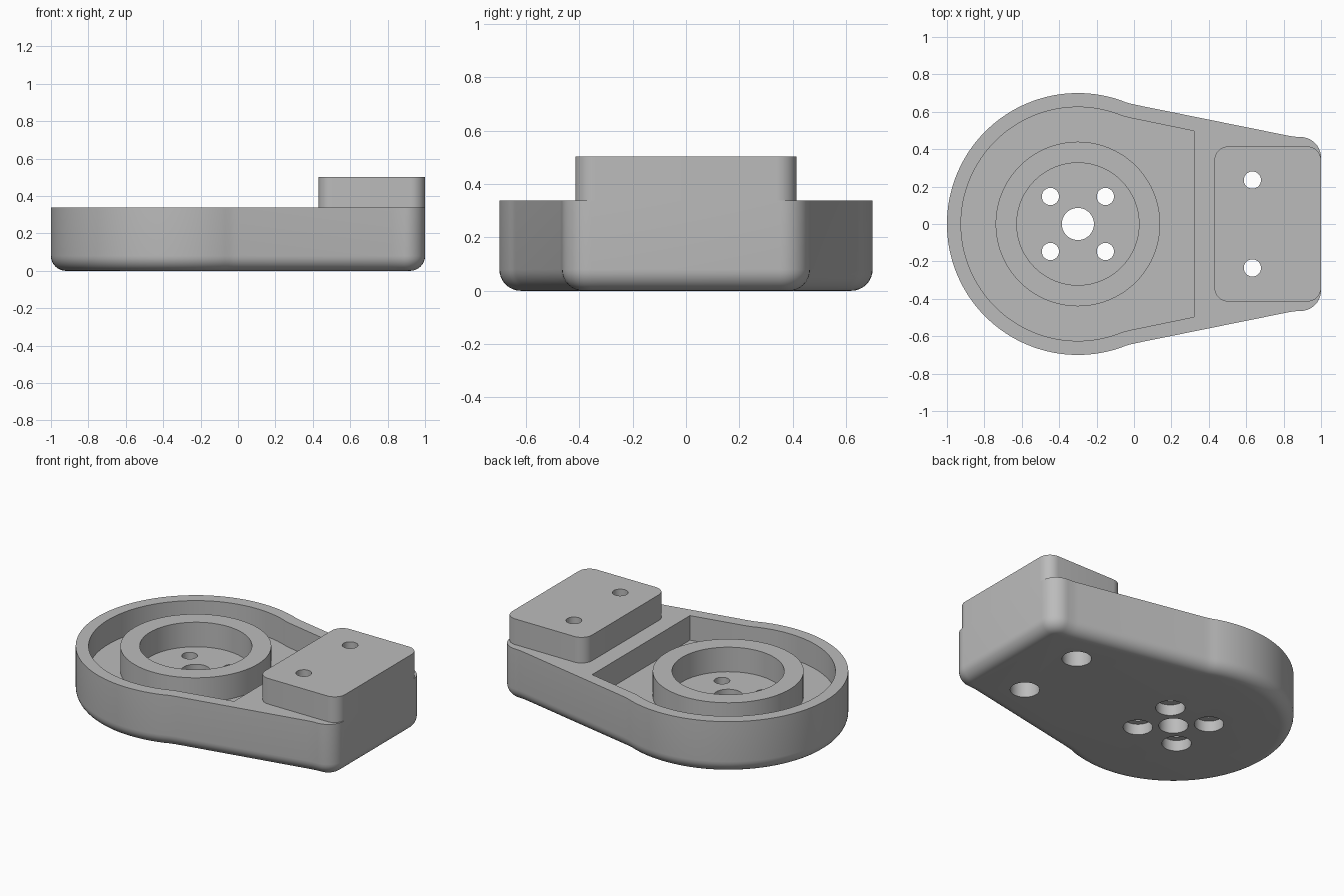
import bpy, bmesh, math
from mathutils import Vector

if "Cube" in bpy.data.objects:
    bpy.data.objects.remove(bpy.data.objects["Cube"])

CX = -0.3          # axis of the round end
TOP = 0.338        # rim height
FLOOR = 0.18       # pocket floor height

grey = bpy.data.materials.new("grey")
grey.diffuse_color = (0.5, 0.5, 0.5, 1)
grey.use_nodes = True
grey.node_tree.nodes["Principled BSDF"].inputs["Base Color"].default_value = grey.diffuse_color


def arc(cx, cy, r, a0, a1, n):
    return [(cx + r * math.cos(math.radians(a0 + (a1 - a0) * i / n)),
             cy + r * math.sin(math.radians(a0 + (a1 - a0) * i / n))) for i in range(n + 1)]


def mirrored(half):
    """Close an upper half outline by mirroring it across y = 0."""
    return half + [(x, -y) for x, y in reversed(half) if abs(y) > 1e-5]


def inset(pts, d):
    """Offset a counter-clockwise outline inwards."""
    out = []
    for i, p in enumerate(pts):
        p = Vector(p)
        e1 = (p - Vector(pts[i - 1])).normalized()
        e2 = (Vector(pts[(i + 1) % len(pts)]) - p).normalized()
        n1, n2 = Vector((-e1.y, e1.x)), Vector((-e2.y, e2.x))
        out.append(p + (n1 + n2) * d / (1 + n1.dot(n2)))
    return out


def loft(name, layers):
    """Solid from stacked (outline, z) layers."""
    bm = bmesh.new()
    rings = [[bm.verts.new((p[0], p[1], z)) for p in pts] for pts, z in layers]
    for a, b in zip(rings, rings[1:]):
        for i in range(len(a)):
            j = (i + 1) % len(a)
            bm.faces.new((a[i], a[j], b[j], b[i]))
    bm.faces.new(rings[0][::-1])
    bm.faces.new(rings[-1])
    bmesh.ops.recalc_face_normals(bm, faces=bm.faces)
    mesh = bpy.data.meshes.new(name)
    bm.to_mesh(mesh)
    bm.free()
    mesh.materials.append(grey)
    ob = bpy.data.objects.new(name, mesh)
    bpy.context.collection.objects.link(ob)
    return ob


def cylinder(name, x, y, r, z0, z1, n=48):
    c = arc(x, y, r, 0, 360, n)[:-1]
    return loft(name, [(c, z0), (c, z1)])


def cut(target, cutters):
    for c in cutters:
        m = target.modifiers.new("cut", 'BOOLEAN')
        m.operation, m.solver, m.object = 'DIFFERENCE', 'EXACT', c
        c.hide_render = True
        c.hide_viewport = True


def smooth(ob):
    """Apply the cuts and shade smoothly with sharp edges kept."""
    bpy.context.view_layer.objects.active = ob
    ob.select_set(True)
    for m in list(ob.modifiers):
        bpy.ops.object.modifier_apply(modifier=m.name)
    bpy.ops.object.shade_smooth_by_angle(angle=math.radians(30))
    ob.select_set(False)


# body: round end tapering to a square end, rounded bottom edge
start = math.degrees(math.acos(0.33))
half = (arc(0.89, 0.355, 0.11, 0, 90, 10)
        + [(0.855, 0.467), (0.82, 0.473), (0.01, 0.637), (-0.02, 0.644), (-0.045, 0.651)]
        + arc(CX, 0, 0.7, start, 180, 56))
outline = mirrored(half)
R = 0.08
layers = []
for i in range(9):
    a = math.radians(90 * i / 8)
    layers.append((inset(outline, R * (1 - math.sin(a))), R * (1 - math.cos(a))))
body = loft("body", layers + [(outline, TOP)])

# pocket in the round end
pocket_half = ([(0.32, 0.497), (-0.02, 0.567), (-0.05, 0.574), (-0.072, 0.581)]
               + arc(CX, 0, 0.625, start, 180, 48))
pocket_outline = mirrored(pocket_half)
pocket = loft("pocket_cutter", [(pocket_outline, FLOOR), (pocket_outline, 0.6)])

# raised block on the square end
rr, x0, x1, w = 0.075, 0.43, 1.0, 0.415
block_outline = mirrored(arc(x1 - rr, w - rr, rr, 0, 90, 10)
                         + arc(x0 + rr, w - rr, rr, 90, 180, 10))
block = loft("raised_block", [(block_outline, TOP), (block_outline, 0.503)])

# holes: centre bore, four screws, two block screws, all screws counterbored below
holes = [cylinder("centre_bore_cutter", CX, 0, 0.086, -0.1, 0.6)]
for sx in (-1, 1):
    for sy in (-1, 1):
        x, y = CX + sx * 0.147, sy * 0.147
        holes.append(cylinder("screw_cutter", x, y, 0.046, -0.1, 0.6))
        holes.append(cylinder("counterbore_cutter", x, y, 0.086, -0.1, 0.07))
block_holes = []
for sy in (-1, 1):
    block_holes.append(cylinder("block_screw_cutter", 0.633, sy * 0.235, 0.046, -0.1, 0.6))
    holes.append(cylinder("block_counterbore_cutter", 0.633, sy * 0.235, 0.086, -0.1, 0.25))

cut(body, [pocket] + holes + block_holes)
cut(block, block_holes)

# bearing ring standing in the pocket
ring = cylinder("bearing_ring", CX, 0, 0.44, FLOOR, TOP, 80)
bore = cylinder("ring_cutter", CX, 0, 0.327, 0, 0.6, 80)
cut(ring, [bore])

for ob in (body, block, ring):
    smooth(ob)

# remove the used cutters
for ob in [pocket, bore] + holes + block_holes:
    bpy.data.objects.remove(ob)
